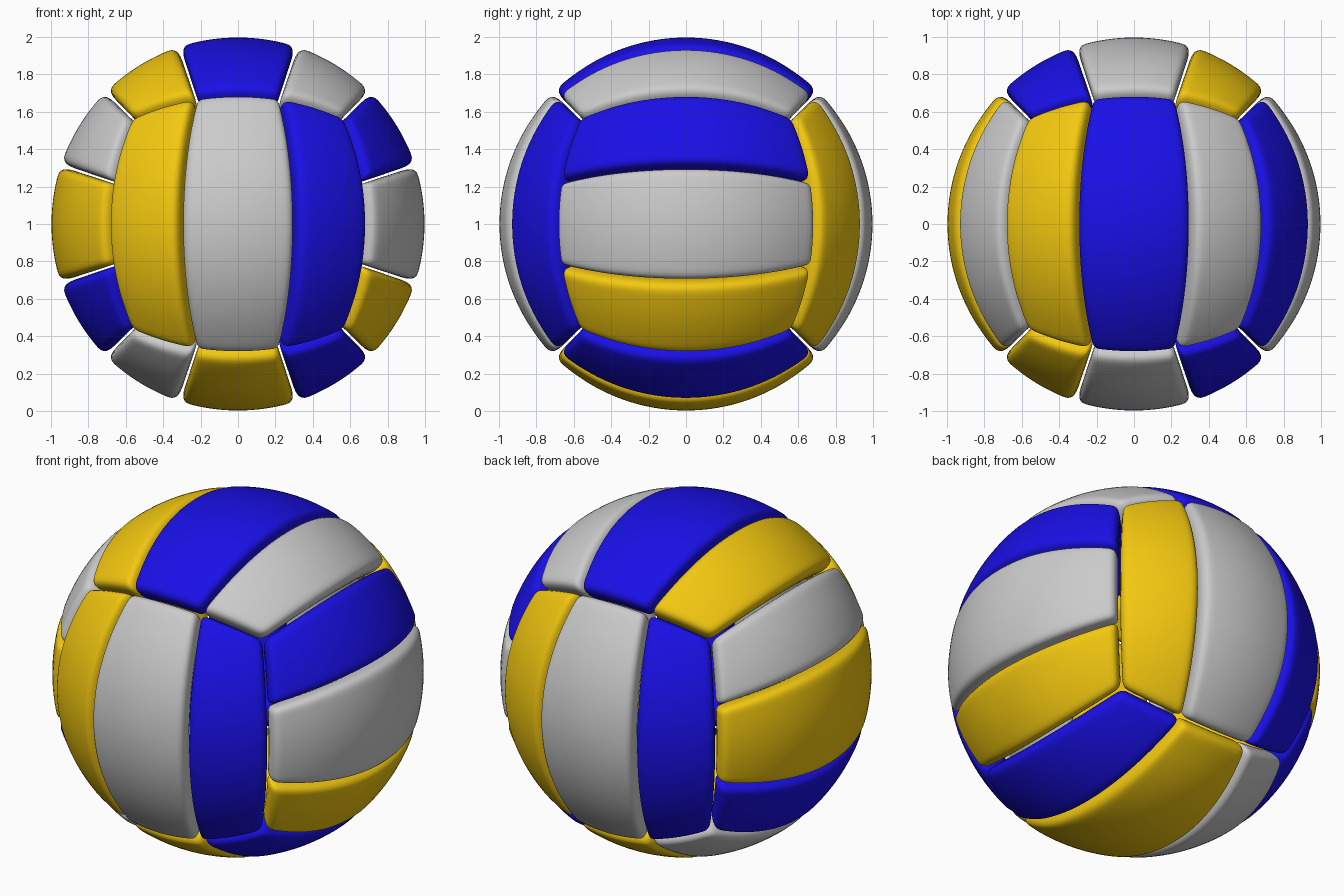
import bpy, bmesh, math
from mathutils import Vector

if "Cube" in bpy.data.objects:
    bpy.data.objects.remove(bpy.data.objects["Cube"])

GAP, RIM, THICK = 0.004, 0.075, 0.15


def material(name, rgb):
    m = bpy.data.materials.new(name)
    m.diffuse_color = (*rgb, 1)
    m.use_nodes = True
    m.node_tree.nodes["Principled BSDF"].inputs["Base Color"].default_value = m.diffuse_color
    return m


BLUE = material("blue", (0.01, 0.005, 0.8))
YELLOW = material("yellow", (0.9, 0.58, 0.005))
GREY = None


def lines(a, b, n):
    """Angles across a panel, with tight support lines at both rims."""
    a, b = a + GAP, b - GAP
    lo, hi = a + RIM, b - RIM
    return [a] + [lo + (hi - lo) * i / n for i in range(n + 1)] + [b]


def panel(name, normal, across, along, a, b, n, mat):
    """One padded strip of the ball: a thick patch of the sphere."""
    bm = bmesh.new()
    us, vs = lines(a, b, n), lines(-math.pi / 4, math.pi / 4, 10)
    grid = [[bm.verts.new((normal + across * math.tan(u) + along * math.tan(v)).normalized()
                          * (1.002 - THICK)) for v in vs] for u in us]
    for i in range(len(us) - 1):
        for j in range(len(vs) - 1):
            bm.faces.new((grid[i][j], grid[i + 1][j], grid[i + 1][j + 1], grid[i][j + 1]))
    ext = bmesh.ops.extrude_face_region(bm, geom=bm.faces[:], use_keep_orig=True)
    for v in ext["geom"]:
        if isinstance(v, bmesh.types.BMVert):
            v.co *= 1.002 / (1.002 - THICK)
    bmesh.ops.recalc_face_normals(bm, faces=bm.faces[:])
    for f in bm.faces:
        f.smooth = True
    me = bpy.data.meshes.new(name)
    bm.to_mesh(me)
    bm.free()
    if mat:
        me.materials.append(mat)
    ob = bpy.data.objects.new(name, me)
    ob.location.z = 1
    bpy.context.collection.objects.link(ob)
    sub = ob.modifiers.new("round", 'SUBSURF')
    sub.levels = sub.render_levels = 2


X, Y, Z = Vector((1, 0, 0)), Vector((0, 1, 0)), Vector((0, 0, 1))
T, Q = math.atan(1 / 3), math.pi / 4

# Six sides of three strips each, listed from the negative to the positive end
sides = [
    ("front", -Y, X, Z, (YELLOW, GREY, BLUE)),
    ("back", Y, X, Z, (BLUE, GREY, YELLOW)),
    ("top", Z, X, Y, (YELLOW, BLUE, GREY)),
    ("bottom", -Z, X, Y, (GREY, YELLOW, BLUE)),
    ("right", X, Z, Y, (YELLOW, GREY, BLUE)),
    ("left", -X, Z, Y, (BLUE, YELLOW, GREY)),
]
strips = [("low", -Q, -T, 3), ("middle", -T, T, 5), ("high", T, Q, 3)]
for side, normal, across, along, mats in sides:
    for (part, a, b, n), mat in zip(strips, mats):
        panel(f"{side}_{part}_panel", normal, across, along, a, b, n, mat)
